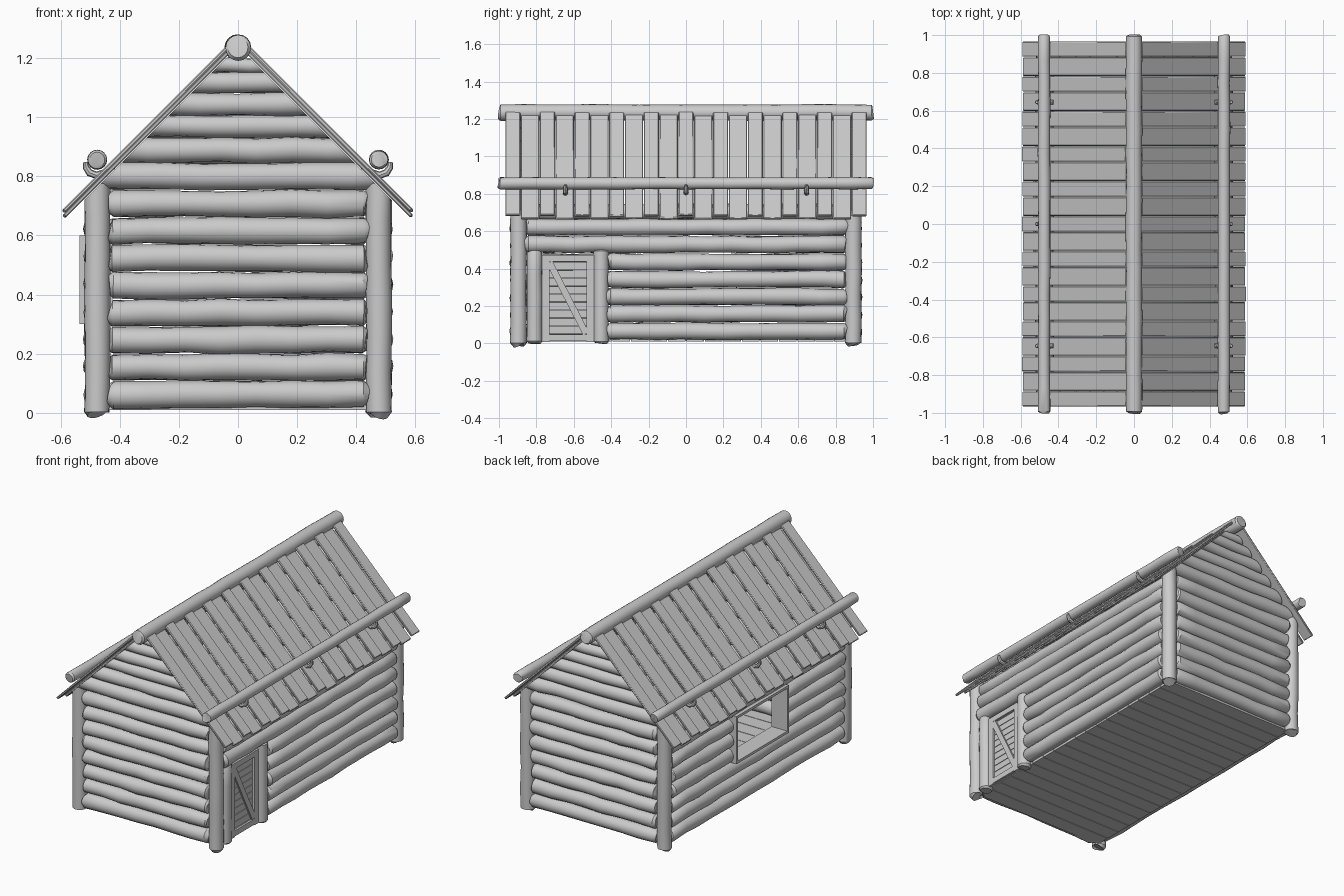
import bpy, bmesh, math, random
from mathutils import Vector, Matrix

if "Cube" in bpy.data.objects:
    bpy.data.objects.remove(bpy.data.objects["Cube"])

random.seed(4)
wood = bpy.data.materials.new("weathered_grey_wood")
wood.diffuse_color = (0.6, 0.6, 0.6, 1)
wood.use_nodes = True
wood.node_tree.nodes["Principled BSDF"].inputs["Base Color"].default_value = wood.diffuse_color
ROOF = 1.24          # underside of the roof: |x| + z = ROOF


def tube(bm, pts, radii, sides=16, noise=0.0):
    """Round bar through points, with closed ends."""
    pts = [Vector(p) for p in pts]
    rings = []
    for i, p in enumerate(pts):
        d = (pts[min(i + 1, len(pts) - 1)] - pts[max(i - 1, 0)]).normalized()
        u = d.cross(Vector((0, 1, 0)) if abs(d.y) < 0.9 else Vector((1, 0, 0))).normalized()
        v = d.cross(u)
        a0 = random.uniform(0, 6.28)
        ring = []
        for k in range(sides):
            a = 2 * math.pi * k / sides
            r = radii[i] * (1 + noise * math.sin(2 * a + a0))
            ring.append(bm.verts.new(p + (u * math.cos(a) + v * math.sin(a)) * r))
        rings.append(ring)
    for a, b in zip(rings, rings[1:]):
        for k in range(sides):
            j = (k + 1) % sides
            bm.faces.new((a[k], a[j], b[j], b[k]))
    bm.faces.new(rings[0])
    bm.faces.new(rings[-1])


def log(bm, a, b, r, noise=0.05, round_end=0.012):
    """Slightly crooked log from a to b with rounded ends."""
    a, b = Vector(a), Vector(b)
    length = (b - a).length
    n = max(3, int(length / 0.12))
    e = min(round_end / length, 0.2)
    ts = [0, e] + [e + (1 - 2 * e) * i / n for i in range(1, n)] + [1 - e, 1]
    pts, rad = [], []
    for i, t in enumerate(ts):
        end = i in (0, len(ts) - 1)
        w = 0.06 * noise
        off = Vector([random.uniform(-w, w) for _ in range(3)])
        pts.append(a.lerp(b, t) + (Vector() if end else off))
        rad.append(r * (0.8 if end else 1 + random.uniform(-noise, noise)))
    tube(bm, pts, rad, 16, noise * 0.5)


def box(bm, center, size, rot=Matrix(), flip=False):
    m = Matrix.Translation(center) @ rot @ Matrix.Diagonal((*size, 1))
    if flip:
        m = Matrix.Scale(-1, 4, (1, 0, 0)) @ m
    bmesh.ops.create_cube(bm, size=1, matrix=m)


def clip_to_roof(bm):
    for s in (1, -1):
        cut = bmesh.ops.bisect_plane(bm, geom=bm.verts[:] + bm.edges[:] + bm.faces[:],
                                     plane_co=(0, 0, ROOF), plane_no=(s, 0, 1), clear_outer=True)
        edges = [e for e in cut["geom_cut"] if isinstance(e, bmesh.types.BMEdge)]
        if edges:
            bmesh.ops.holes_fill(bm, edges=edges, sides=0)


def finish(name, bm, bevel=0):
    bmesh.ops.recalc_face_normals(bm, faces=bm.faces[:])
    me = bpy.data.meshes.new(name)
    bm.to_mesh(me)
    bm.free()
    me.materials.append(wood)
    me.polygons.foreach_set("use_smooth", [True] * len(me.polygons))
    me.set_sharp_from_angle(angle=math.radians(35))
    ob = bpy.data.objects.new(name, me)
    bpy.context.collection.objects.link(ob)
    if bevel:
        mod = ob.modifiers.new("edges", "BEVEL")
        mod.width, mod.segments = bevel, 1
    return ob


# corner posts, trimmed under the roof
bm = bmesh.new()
for sx in (1, -1):
    for sy in (1, -1):
        log(bm, (sx * 0.476, sy * 0.895, 0), (sx * 0.476, sy * 0.895, 0.78), 0.043, 0.03, 0.004)
clip_to_roof(bm)
finish("corner_posts", bm)

# end walls: straight rows, then gable rows trimmed to the roof slope
bounds = [0.755, 0.845, 0.93, 1.005, 1.08, 1.15, 1.2]
for sy, name in ((-1, "front_wall_logs"), (1, "back_wall_logs")):
    bm = bmesh.new()
    y = sy * 0.895
    for i in range(8):
        z = 0.063 + 0.092 * i
        log(bm, (-0.435, y, z), (0.435, y, z), 0.0445)
    finish(name, bm)
    bm = bmesh.new()
    for lo, hi in zip(bounds, bounds[1:]):
        w = ROOF - lo + 0.04
        log(bm, (-w, y, (lo + hi) / 2), (w, y, (lo + hi) / 2), (hi - lo) / 2)
    clip_to_roof(bm)
    finish(name.replace("wall", "gable"), bm)

# side walls with openings for the door (right) and window (left)
for sx, name in ((1, "right_wall_logs"), (-1, "left_wall_logs")):
    bm = bmesh.new()
    for i in range(8):
        z, r, x = 0.064 + 0.093 * i, 0.0445, sx * 0.476
        if i == 7:
            z, r, x = 0.705, 0.04, sx * 0.465
        spans = [(-0.855, 0.855)]
        if sx > 0 and i < 5:
            spans = [(-0.415, 0.855)]
        if sx < 0 and i in (3, 4, 5):
            spans = [(-0.855, -0.255), (0.255, 0.855)]
        for a, b in spans:
            log(bm, (x, a, z), (x, b, z), r)
    finish(name, bm)

# floor boards running across
bm = bmesh.new()
for i in range(18):
    box(bm, (0, -0.84 + i * 1.68 / 17, 0.018), (0.92, 0.095, 0.016))
finish("floor_boards", bm)

# door posts
bm = bmesh.new()
for y in (-0.81, -0.455):
    log(bm, (0.476, y, 0), (0.476, y, 0.505), 0.041, 0.025)
finish("door_posts", bm)

# door: horizontal slats, border frame and diagonal brace
bm = bmesh.new()
for i in range(11):
    box(bm, (0.468, -0.632, 0.03 + i * 0.0425), (0.016, 0.27, 0.039))
finish("door_slats", bm)
bm = bmesh.new()
for y in (-0.75, -0.513):
    box(bm, (0.482, y, 0.24), (0.014, 0.04, 0.465))
for z in (0.03, 0.455):
    box(bm, (0.482, -0.632, z), (0.014, 0.2, 0.035))
ang = math.atan2(0.39, 0.2)
box(bm, (0.481, -0.632, 0.243), (0.012, 0.43, 0.035), Matrix.Rotation(-ang, 4, 'X'))
finish("door_frame_and_brace", bm)

# window frame
bm = bmesh.new()
for y in (-0.252, 0.252):
    box(bm, (-0.48, y, 0.45), (0.11, 0.016, 0.3))
for z in (0.308, 0.592):
    box(bm, (-0.48, 0, z), (0.11, 0.49, 0.016))
finish("window_frame", bm)

# roof planks in two alternating layers
for sx, name in ((1, "right_roof_planks"), (-1, "left_roof_planks")):
    bm = bmesh.new()
    for i in range(21):
        y = -0.926 + i * 0.0926
        top = i % 2 == 0
        off = 1.270 if top else 1.252
        x = 0.312 + random.uniform(-0.003, 0.003)
        box(bm, (x, y, off - x), (0.78, 0.08 if top else 0.098, 0.014),
            Matrix.Rotation(math.radians(45), 4, 'Y'), sx < 0)
    finish(name, bm, 0.004)

# ridge log and the two weight poles
bm = bmesh.new()
log(bm, (0, -1, 1.235), (0, 1, 1.235), 0.043, 0.025, 0.008)
finish("ridge_log", bm)
bm = bmesh.new()
for sx in (1, -1):
    log(bm, (sx * 0.476, -1, 0.856), (sx * 0.476, 1, 0.856), 0.032, 0.025, 0.006)
finish("roof_poles", bm)

# wooden hooks holding the poles
bm = bmesh.new()
for sx in (1, -1):
    for y in (-0.645, 0, 0.645):
        path = [(0.425, 0.835), (0.45, 0.812), (0.478, 0.803), (0.502, 0.812), (0.514, 0.83), (0.516, 0.848)]
        tube(bm, [(sx * x, y, z) for x, z in path], [0.013] * 4 + [0.011, 0.007], 8)
finish("pole_hooks", bm)
